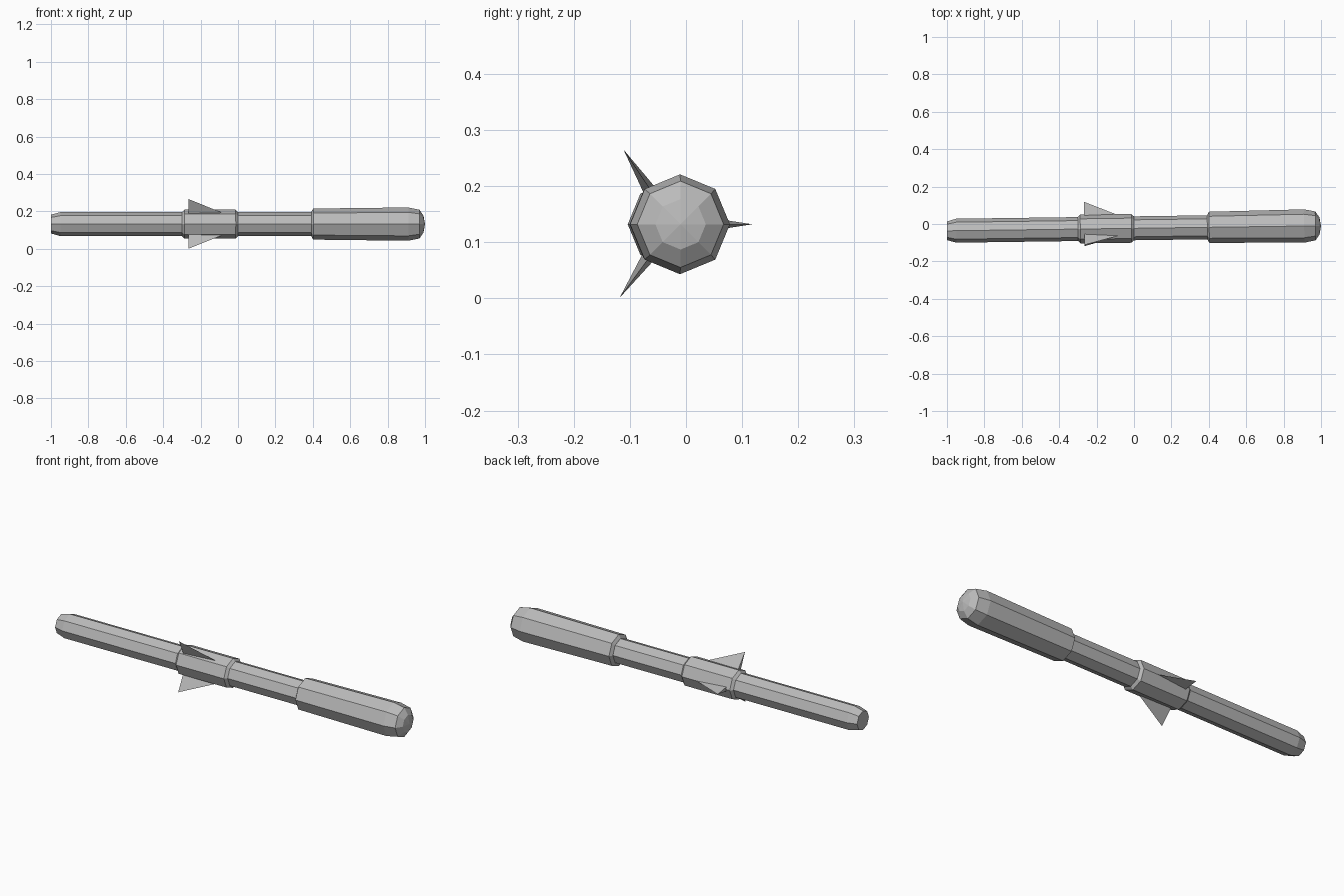
import bpy, bmesh
from math import sin, cos, tau, radians
from mathutils import Matrix, Vector

cube = bpy.data.objects.get("Cube")
if cube:
    bpy.data.objects.remove(cube)

metal = bpy.data.materials.new("grey_metal")
metal.use_nodes = True
grey = (0.5, 0.5, 0.5, 1)
metal.diffuse_color = grey
metal.node_tree.nodes["Principled BSDF"].inputs["Base Color"].default_value = grey

# The long axis is turned very slightly about the vertical
AXIS = Matrix.Translation((0, -0.023, 0.132)) @ Matrix.Rotation(0.0135, 4, "Z")
SIDES = 8


def finish(name, bm):
    bmesh.ops.recalc_face_normals(bm, faces=bm.faces)
    bm.transform(AXIS)
    mesh = bpy.data.meshes.new(name)
    bm.to_mesh(mesh)
    bm.free()
    mesh.materials.append(metal)
    obj = bpy.data.objects.new(name, mesh)
    bpy.context.collection.objects.link(obj)


def lathe(name, profile):
    """Octagonal part along x from (x, radius) stations; radius 0 is a point."""
    bm = bmesh.new()
    rings = []
    for x, r in profile:
        count = SIDES if r else 1
        rings.append([bm.verts.new((x, r * cos(tau * i / SIDES), r * sin(tau * i / SIDES)))
                      for i in range(count)])
    for a, b in zip(rings, rings[1:]):
        for i in range(SIDES):
            j = (i + 1) % SIDES
            if len(b) == 1:
                bm.faces.new((a[i], a[j], b[0]))
            else:
                bm.faces.new((a[i], a[j], b[j], b[i]))
    for ring in (rings[0], rings[-1]):
        if len(ring) > 1:
            bm.faces.new(ring)
    finish(name, bm)


def fin(name, angle, reach):
    """Thin wedge that narrows to a point at the tip and at the front."""
    out = Vector((0, cos(angle), sin(angle)))
    side = Vector((0, -sin(angle), cos(angle)))
    rear, front = Vector((-0.265, 0, 0)), Vector((-0.08, 0, 0))
    bm = bmesh.new()
    points = (rear + out * 0.06 + side * 0.013, rear + out * 0.06 - side * 0.013,
              rear + out * reach, front + out * 0.07)
    v = [bm.verts.new(p) for p in points]
    for tri in ((0, 1, 2), (0, 2, 3), (1, 3, 2), (0, 3, 1)):
        bm.faces.new([v[i] for i in tri])
    finish(name, bm)


# Shaft, fin collar and wider head
lathe("shaft", [(-1, 0.05), (-0.95, 0.064), (0.41, 0.064)])
lathe("fin_collar", [(-0.3, 0.064), (-0.287, 0.077), (-0.013, 0.077), (0, 0.064)])
lathe("head", [(0.392, 0.066), (0.402, 0.083), (0.91, 0.089), (0.97, 0.077),
               (0.992, 0.045), (1, 0)])

# Three fins spaced around the collar
fin("back_fin", 0, 0.145)
fin("upper_fin", radians(122.5), 0.158)
fin("lower_fin", radians(235), 0.16)
